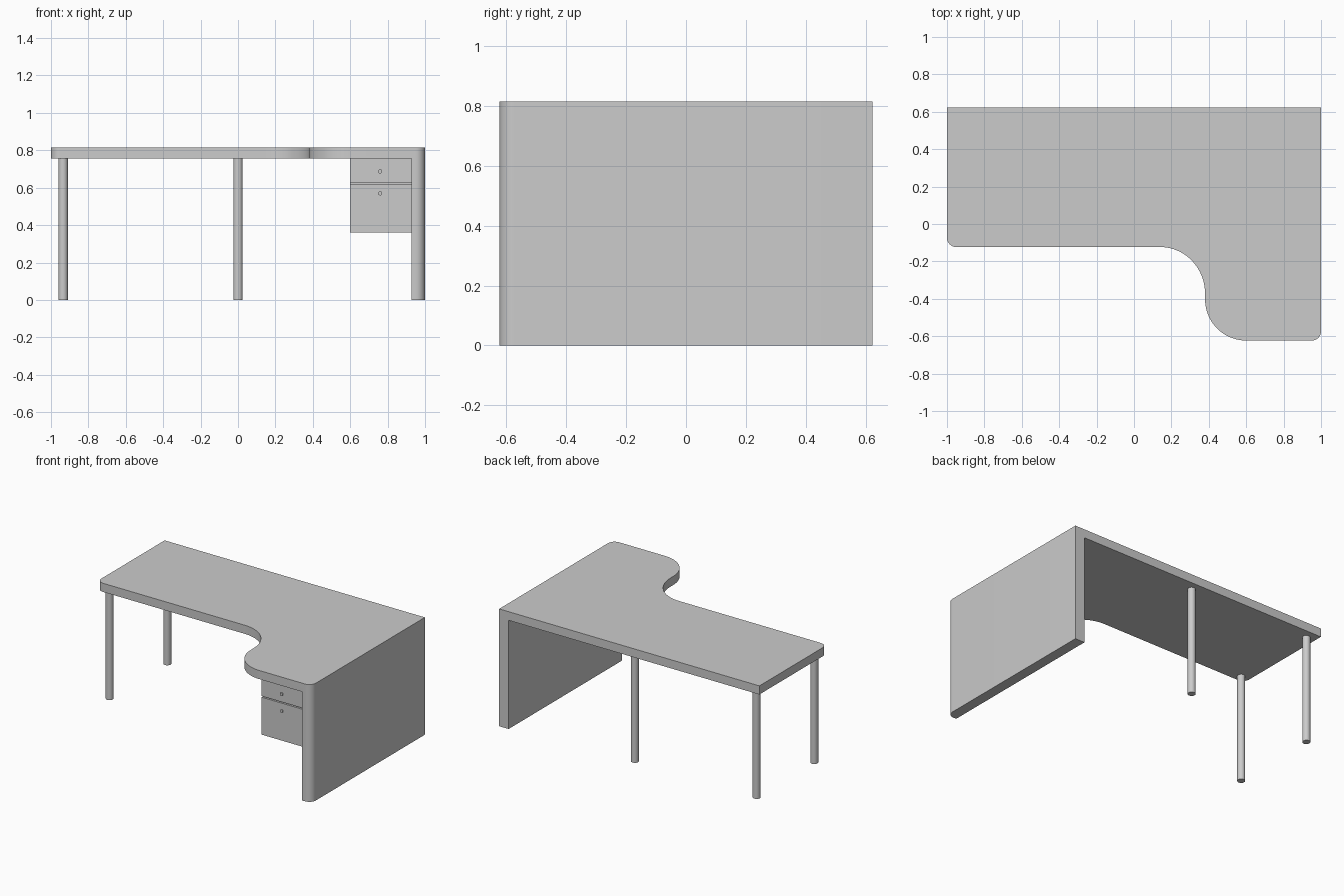
import bpy, bmesh
from math import cos, sin, radians

if "Cube" in bpy.data.objects:
    bpy.data.objects.remove(bpy.data.objects["Cube"])

TOP, UNDER, HALF_Y, PANEL_X = 0.815, 0.755, 0.623, 0.927


def arc(cx, cy, rx, ry, a0, a1, n):
    angs = [radians(a0 + (a1 - a0) * i / n) for i in range(n + 1)]
    return [(cx + rx * cos(a), cy + ry * sin(a)) for a in angs]


def finish(bm, name, smooth=True):
    bmesh.ops.recalc_face_normals(bm, faces=bm.faces[:])
    me = bpy.data.meshes.new(name)
    bm.to_mesh(me)
    bm.free()
    ob = bpy.data.objects.new(name, me)
    bpy.context.collection.objects.link(ob)
    if smooth:
        bpy.ops.object.select_all(action='DESELECT')
        ob.select_set(True)
        bpy.context.view_layer.objects.active = ob
        bpy.ops.object.shade_smooth_by_angle(angle=radians(30))
    return ob


def box(name, x0, x1, y0, y1, z0, z1):
    bm = bmesh.new()
    bmesh.ops.create_cube(bm, size=1)
    for v in bm.verts:
        v.co = (x1 if v.co.x > 0 else x0, y1 if v.co.y > 0 else y0, z1 if v.co.z > 0 else z0)
    return finish(bm, name, False)


def cylinder(name, r, depth, loc, rot=(0, 0, 0), segs=32):
    bpy.ops.mesh.primitive_cylinder_add(vertices=segs, radius=r, depth=depth,
                                        location=loc, rotation=rot)
    ob = bpy.context.object
    ob.name = name
    bpy.ops.object.shade_smooth_by_angle(angle=radians(30))
    return ob


# Desktop with continuous right-hand side panel: one outline, split where the panel starts
main = [(PANEL_X, HALF_Y), (-1, HALF_Y)]
main += arc(-0.95, -0.073, 0.05, 0.05, 180, 270, 8)        # front left corner
main += arc(0.14, -0.373, 0.24, 0.25, 90, 0, 20)           # inward sweep
main += arc(0.60, -0.403, 0.22, 0.22, 180, 270, 20)[1:]    # outward sweep
main += [(PANEL_X, -HALF_Y)]
side = [main[-1]] + arc(0.95, -HALF_Y + 0.05, 0.05, 0.05, 270, 360, 10) + [(1, HALF_Y), main[0]]

bm = bmesh.new()
cache = {}


def vert(p):
    if p not in cache:
        cache[p] = bm.verts.new((p[0], p[1], UNDER))
    return cache[p]


f_main = bm.faces.new([vert(p) for p in main])
f_side = bm.faces.new([vert(p) for p in side])
up = bmesh.ops.extrude_face_region(bm, geom=[f_main, f_side], use_keep_orig=True)
for v in up['geom']:
    if isinstance(v, bmesh.types.BMVert):
        v.co.z = TOP
down = bmesh.ops.extrude_discrete_faces(bm, faces=[f_side])['faces'][0]
for v in down.verts:
    v.co.z = 0
bmesh.ops.remove_doubles(bm, verts=bm.verts[:], dist=1e-5)
bmesh.ops.recalc_face_normals(bm, faces=bm.faces[:])
bmesh.ops.dissolve_limit(bm, angle_limit=radians(0.5), verts=bm.verts[:], edges=bm.edges[:])
finish(bm, "desktop_and_side_panel")

# Three round legs
for name, x, y in (("front_left_leg", -0.935, -0.073),
                   ("back_left_leg", -0.935, 0.56),
                   ("back_middle_leg", 0.0, 0.56)):
    cylinder(name, 0.025, UNDER, (x, y, UNDER / 2))

# Drawer unit: recessed carcass with two drawer fronts and knobs
FRONT = -0.598
box("drawer_carcass", 0.60, PANEL_X, FRONT + 0.02, -0.10, 0.36, UNDER)
for name, z0, z1, kz in (("upper_drawer", 0.628, UNDER, 0.687),
                         ("lower_drawer", 0.36, 0.620, 0.570)):
    box(name + "_front", 0.60, PANEL_X, FRONT, FRONT + 0.02, z0, z1)
    cylinder(name + "_knob_stem", 0.006, 0.008, (0.76, FRONT - 0.004, kz), (radians(90), 0, 0), 16)
    cylinder(name + "_knob", 0.011, 0.006, (0.76, FRONT - 0.010, kz), (radians(90), 0, 0), 20)
